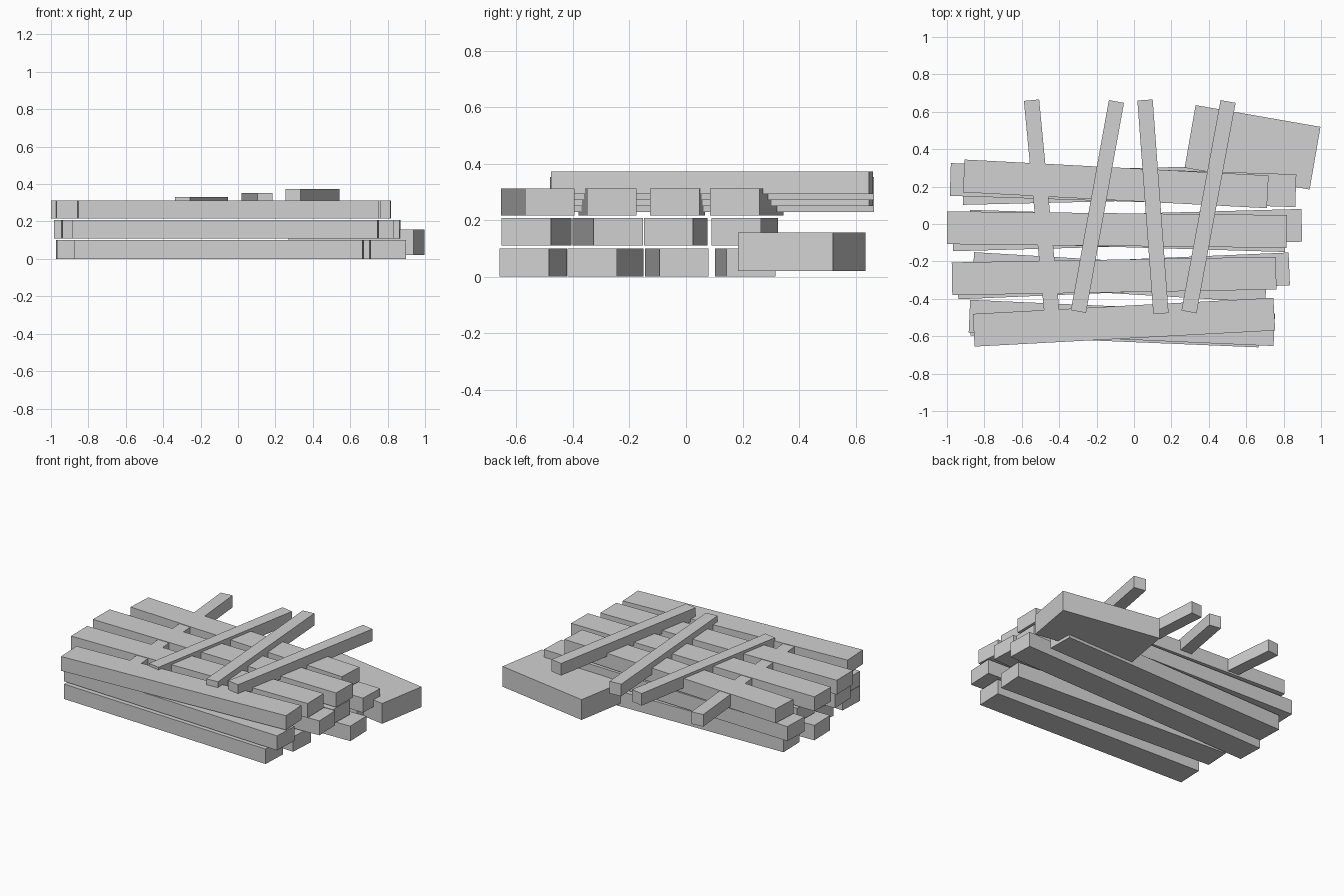
import bpy, math

grey = bpy.data.materials.new("pale grey wood")
grey.diffuse_color = (0.64, 0.64, 0.64, 1)


def beam(name, a, b, width, z0, z1):
    """Box whose centre line runs from a to b in plan, between two heights."""
    dx, dy = b[0] - a[0], b[1] - a[1]
    bpy.ops.mesh.primitive_cube_add(
        size=1,
        location=((a[0] + b[0]) / 2, (a[1] + b[1]) / 2, (z0 + z1) / 2),
        rotation=(0, 0, math.atan2(dy, dx)))
    ob = bpy.context.object
    ob.name = name
    ob.scale = (math.hypot(dx, dy), width, z1 - z0)
    ob.data.materials.append(grey)


# Three layers of planks: left x, left y, right x, right y
layers = {
    "bottom": (0.003, 0.10, [
        (-0.915, 0.19, 0.78, 0.23), (-0.97, -0.058, 0.897, -0.007),
        (-0.86, -0.238, 0.707, -0.332), (-0.87, -0.508, 0.67, -0.572)]),
    "middle": (0.11, 0.207, [
        (-0.982, 0.238, 0.865, 0.178), (-0.88, -0.012, 0.81, -0.062),
        (-0.943, -0.315, 0.83, -0.24), (-0.88, -0.493, 0.75, -0.565)]),
    "top": (0.217, 0.313, [
        (-0.91, 0.257, 0.715, 0.172), (-1.0, -0.02, 0.817, -0.04),
        (-0.973, -0.293, 0.76, -0.263), (-0.857, -0.568, 0.75, -0.482)]),
}
for layer, (z0, z1, planks) in layers.items():
    if layer == "bottom":
        z0 = 0.0
    for i, (x0, y0, x1, y1) in enumerate(planks):
        beam(f"{layer}_plank_{i + 1}", (x0, y0), (x1, y1), 0.175, z0, z1)

# Thin battens laid across, each a little higher than the last
battens = [(-0.44, -0.465, -0.548, 0.662), (-0.297, -0.468, -0.094, 0.655),
           (0.144, -0.479, 0.059, 0.663), (0.294, -0.47, 0.503, 0.655)]
for i, (x0, y0, x1, y1) in enumerate(battens):
    z = 0.229 + 0.021 * i
    beam(f"batten_{i + 1}", (x0, y0), (x1, y1), 0.082, z, z + 0.081)

# Thick slab at the back right corner
beam("slab", (0.30, 0.468), (0.968, 0.352), 0.34, 0.02, 0.156)
